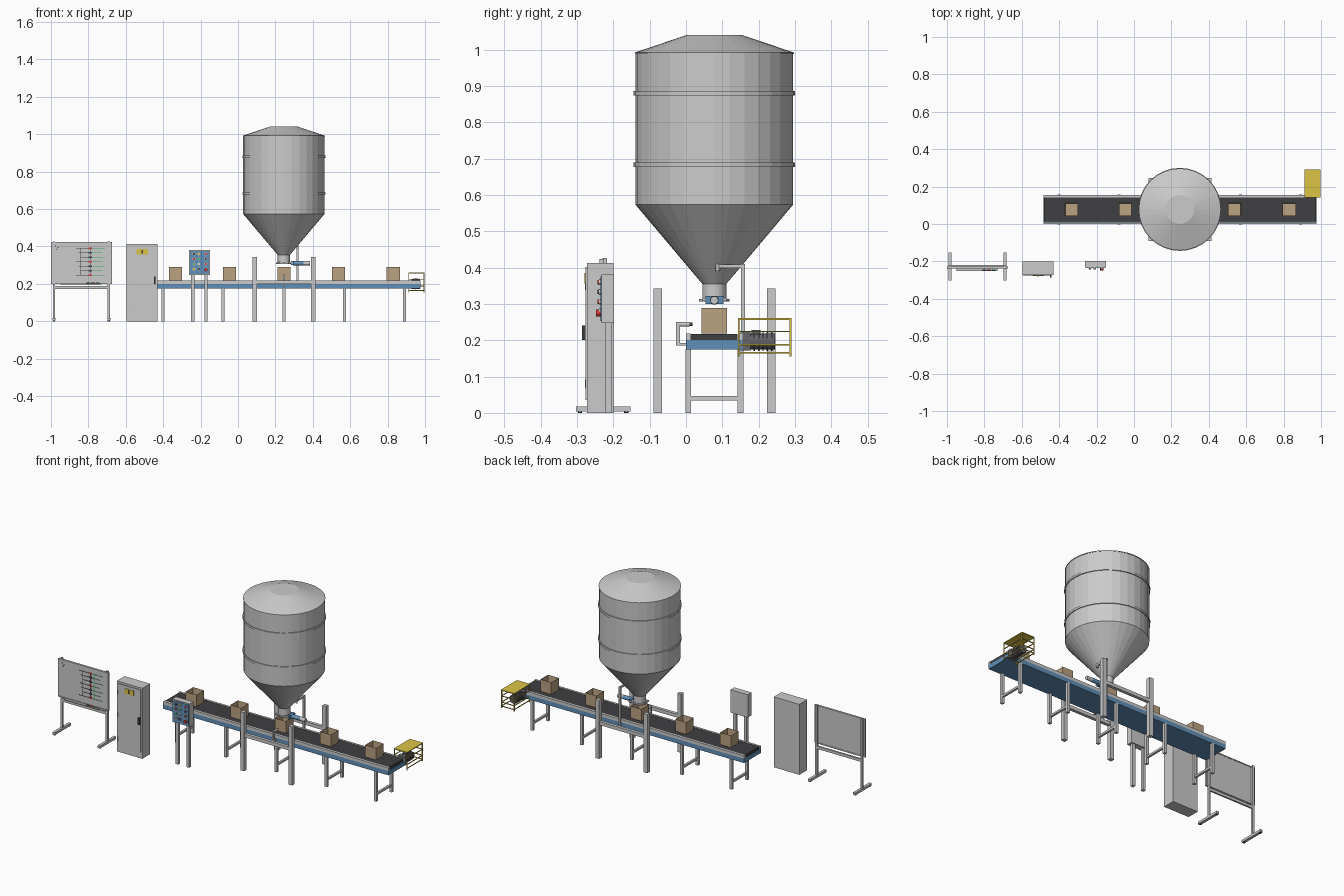
import bpy, bmesh, math
from mathutils import Vector

if "Cube" in bpy.data.objects:
    bpy.data.objects.remove(bpy.data.objects["Cube"])

MATS = {}
PALETTE = {
    "blue": (0.12, 0.28, 0.48), "dark": (0.05, 0.05, 0.055), "card": (0.5, 0.36, 0.22),
    "yellow": (0.72, 0.55, 0.06), "red": (0.7, 0.04, 0.03), "green": (0.05, 0.45, 0.15),
    "motor": (0.13, 0.13, 0.14),
}


def finish(bm, name, color=None):
    bmesh.ops.recalc_face_normals(bm, faces=bm.faces)
    me = bpy.data.meshes.new(name)
    bm.to_mesh(me)
    bm.free()
    ob = bpy.data.objects.new(name, me)
    bpy.context.collection.objects.link(ob)
    if color:
        if color not in MATS:
            MATS[color] = bpy.data.materials.new(color + "_paint")
            MATS[color].diffuse_color = (*PALETTE[color], 1)
        me.materials.append(MATS[color])
    return ob


def box(name, x, y, z, color=None):
    """Box from (min, max) ranges on each axis."""
    bm = bmesh.new()
    bmesh.ops.create_cube(bm, size=1)
    for v in bm.verts:
        v.co = [(r[0] + r[1]) / 2 + c * (r[1] - r[0]) for c, r in zip(v.co, (x, y, z))]
    return finish(bm, name, color)


def rod(name, a, b, r, color=None, n=12):
    """Cylinder from point a to point b."""
    a, b = Vector(a), Vector(b)
    bm = bmesh.new()
    bmesh.ops.create_cone(bm, cap_ends=True, segments=n, radius1=r, radius2=r, depth=(b - a).length)
    q = (b - a).to_track_quat('Z', 'Y')
    for v in bm.verts:
        v.co = q @ v.co + (a + b) / 2
    return finish(bm, name, color)


def lathe(name, profile, cx, cy, n=32):
    """Solid of revolution from (radius, z) points, capped at both ends."""
    bm = bmesh.new()
    rings = [[bm.verts.new((cx + r * math.cos(2 * math.pi * i / n), cy + r * math.sin(2 * math.pi * i / n), z))
              for i in range(n)] for r, z in profile]
    for lo, hi in zip(rings, rings[1:]):
        for i in range(n):
            bm.faces.new((lo[i], lo[(i + 1) % n], hi[(i + 1) % n], hi[i]))
    bm.faces.new(rings[0])
    bm.faces.new(rings[-1])
    return finish(bm, name)


def around(c, h):
    return (c - h, c + h)


# Silo: shell with hopper cone, roof and hoops
SX, SY = 0.245, 0.078
lathe("silo_shell", [(0.033, 0.312), (0.033, 0.355), (0.217, 0.573), (0.217, 0.988),
                     (0.219, 0.988), (0.219, 0.992), (0.077, 1.04)], SX, SY)
for z in (0.683, 0.88):
    lathe("silo_hoop", [(0.216, z - 0.006), (0.222, z - 0.006), (0.222, z + 0.006), (0.216, z + 0.006)], SX, SY)
lathe("outlet_flange", [(0.042, 0.307), (0.042, 0.313)], SX, SY)

# Slide gate with its actuator
box("slide_gate", (0.21, 0.295), around(SY, 0.033), (0.308, 0.316))
box("actuator_head", (0.283, 0.297), around(SY, 0.025), (0.3, 0.322), "blue")
rod("actuator_barrel", (0.295, SY, 0.31), (0.35, SY, 0.31), 0.012, "blue", 16)
rod("actuator_end", (0.35, SY, 0.31), (0.385, SY, 0.31), 0.011, None, 16)

# Silo columns and side beams
for y in (-0.078, 0.235):
    for x in (0.09, 0.402):
        box("silo_column", around(x, 0.012), around(y, 0.012), (0, 0.343))
    box("silo_beam", (0.09, 0.402), around(y, 0.009), (0.198, 0.218))

# Conveyor: frame, belt, side rails
X0, X1 = -0.485, 0.975
box("conveyor_frame", (X0, X1), (0, 0.155), (0.175, 0.2), "blue")
box("conveyor_belt", (X0 + 0.003, X1 - 0.003), (0.013, 0.142), (0.199, 0.217), "dark")
for y in ((0, 0.012), (0.143, 0.155)):
    box("conveyor_rail", (X0, X1), y, (0.2, 0.218))

# Conveyor legs with cross ties
for x in (-0.4, -0.08, 0.245, 0.57, 0.89):
    for y in (0.006, 0.15):
        box("conveyor_leg", around(x, 0.008), around(y, 0.008), (0, 0.176))
    box("leg_tie", around(x, 0.006), (0.006, 0.15), (0.034, 0.046))

# Open cartons riding the belt
for x in (-0.335, -0.045, 0.245, 0.538, 0.83):
    bm = bmesh.new()
    bmesh.ops.create_cube(bm, size=0.07)
    bmesh.ops.translate(bm, verts=bm.verts, vec=(x, SY, 0.254))
    top = [f for f in bm.faces if f.calc_center_median().z > 0.28]
    bmesh.ops.inset_region(bm, faces=top, thickness=0.004)
    for v in top[0].verts:
        v.co.z -= 0.055
    finish(bm, "carton", "card")

# Level probe on its post behind the belt
box("probe_post", around(0.318, 0.005), around(0.157, 0.005), (0.18, 0.41))
box("probe_arm", around(0.318, 0.005), (0.083, 0.16), (0.399, 0.409))
rod("probe_tip", (0.318, 0.087, 0.39), (0.318, 0.087, 0.412), 0.006)

# Carton sensor in front of the belt
box("sensor_post", around(0.245, 0.005), (-0.027, -0.017), (0.185, 0.25))
box("sensor_foot", around(0.245, 0.005), (-0.027, 0.002), (0.185, 0.193))
rod("sensor_arm", (0.245, -0.025, 0.244), (0.245, 0.01, 0.244), 0.006)
rod("sensor_eye", (0.245, 0.01, 0.244), (0.245, 0.018, 0.244), 0.005, "dark")

# Drive motor with cooling fins
MX, MZ = 0.95, 0.197
box("gearbox", around(MX, 0.022), (0.15, 0.178), around(MZ, 0.025), "motor")
rod("motor_body", (MX, 0.175, MZ), (MX, 0.245, MZ), 0.022, "motor", 20)
for i in range(5):
    y = 0.186 + i * 0.012
    rod("motor_fin", (MX, y, MZ), (MX, y + 0.004, MZ), 0.026, "motor", 20)
box("terminal_box", around(MX, 0.012), (0.18, 0.205), (0.215, 0.228), "motor")

# Yellow guard cage over the motor
GX, GY = (0.913, 0.994), (0.145, 0.288)
box("guard_roof", (GX[0] - 0.002, GX[1] + 0.002), (0.143, 0.291), (0.256, 0.261), "yellow")
for x in GX:
    for y in GY:
        box("guard_post", around(x, 0.0025), around(y, 0.0025), (0.155, 0.26), "yellow")
for z in (0.165, 0.188, 0.224):
    for x in GX:
        box("guard_bar", around(x, 0.002), GY, around(z, 0.002), "yellow")
    box("guard_bar", GX, around(GY[1], 0.002), around(z, 0.002), "yellow")

# Operator panel on two legs
box("panel_case", (-0.262, -0.15), (-0.233, -0.198), (0.247, 0.381))
box("panel_face", (-0.256, -0.156), (-0.236, -0.232), (0.253, 0.375), "blue")
for x in (-0.241, -0.171):
    box("panel_leg", around(x, 0.009), (-0.222, -0.204), (0, 0.25))
for i, cols in enumerate((("dark", "yellow", "red"), ("red", "green", "dark"),
                          ("green", None, "red"), ("yellow", "dark", "dark"))):
    for x, c in zip((-0.235, -0.21, -0.172), cols):
        z = 0.36 - i * 0.027
        rod("button_ring", (x, -0.234, z), (x, -0.239, z), 0.008)
        rod("button", (x, -0.236, z), (x, -0.243, z), 0.006, c)
rod("stop_button", (-0.172, -0.235, 0.275), (-0.172, -0.248, 0.275), 0.009, "red", 16)

# Electrical cabinet with door, label and handle
box("cabinet_body", (-0.595, -0.43), (-0.272, -0.2), (0, 0.413))
box("cabinet_door", (-0.586, -0.44), (-0.276, -0.27), (0.035, 0.402))
box("cabinet_label", (-0.542, -0.482), (-0.279, -0.275), (0.356, 0.385), "yellow")
box("label_mark", (-0.516, -0.508), (-0.28, -0.278), (0.361, 0.38), "dark")
box("cabinet_handle", (-0.45, -0.44), (-0.286, -0.275), (0.2, 0.24), "dark")
for z in (0.08, 0.22, 0.35):
    rod("cabinet_hinge", (-0.588, -0.274, z - 0.012), (-0.588, -0.274, z + 0.012), 0.004)

# Planning board with stand, tray and feet
BY = -0.232
box("board_sheet", (-0.995, -0.68), around(BY, 0.004), (0.202, 0.423))
for z in (0.203, 0.42):
    box("board_trim", (-1.0, -0.675), around(BY, 0.006), around(z, 0.003))
for x in (-0.998, -0.678):
    box("board_trim", around(x, 0.003), around(BY, 0.006), (0.2, 0.423))
for x in (-0.984, -0.691):
    box("board_post", around(x, 0.006), around(BY + 0.008, 0.006), (0.012, 0.427))
    box("board_foot", around(x, 0.008), (-0.303, -0.153), (0.004, 0.018))
    for y in (-0.292, -0.164):
        rod("foot_pad", (x, y, 0), (x, y, 0.006), 0.006, "dark")
box("stand_rail", (-0.984, -0.691), around(BY + 0.008, 0.005), (0.172, 0.188))
box("board_tray", (-0.95, -0.73), (-0.252, -0.23), (0.197, 0.202))
for x, c in ((-0.8, "dark"), (-0.775, "red"), (-0.75, "green")):
    rod("marker", (x - 0.01, -0.245, 0.205), (x + 0.01, -0.245, 0.205), 0.003, c)

# Flow diagram on the board: rows of blocks joined by thin lines
F = (-0.238, -0.235)
for i in range(7):
    z = 0.39 - i * 0.024
    box("diagram_line", (-0.865 + 0.012 * (i % 3), -0.8), F, around(z, 0.0008), "dark")
    box("diagram_block", around(-0.79, 0.01), F, around(z, 0.004), "dark" if i % 3 else "red")
    box("diagram_line", (-0.78, -0.71 - 0.015 * (i % 2)), F, around(z, 0.0008), "green")
for x, c in ((-0.84, "dark"), (-0.79, "dark"), (-0.765, "green")):
    box("diagram_stem", around(x, 0.0008), F, (0.246, 0.39), c)
for x, z in ((-0.975, 0.402), (-0.962, 0.395), (-0.968, 0.385)):
    rod("board_magnet", (x, -0.234, z), (x, -0.239, z), 0.003, "dark")

for m in bpy.data.materials:
    if m.users and not m.is_grease_pencil:
        m.use_nodes = True
        m.node_tree.nodes["Principled BSDF"].inputs["Base Color"].default_value = m.diffuse_color
